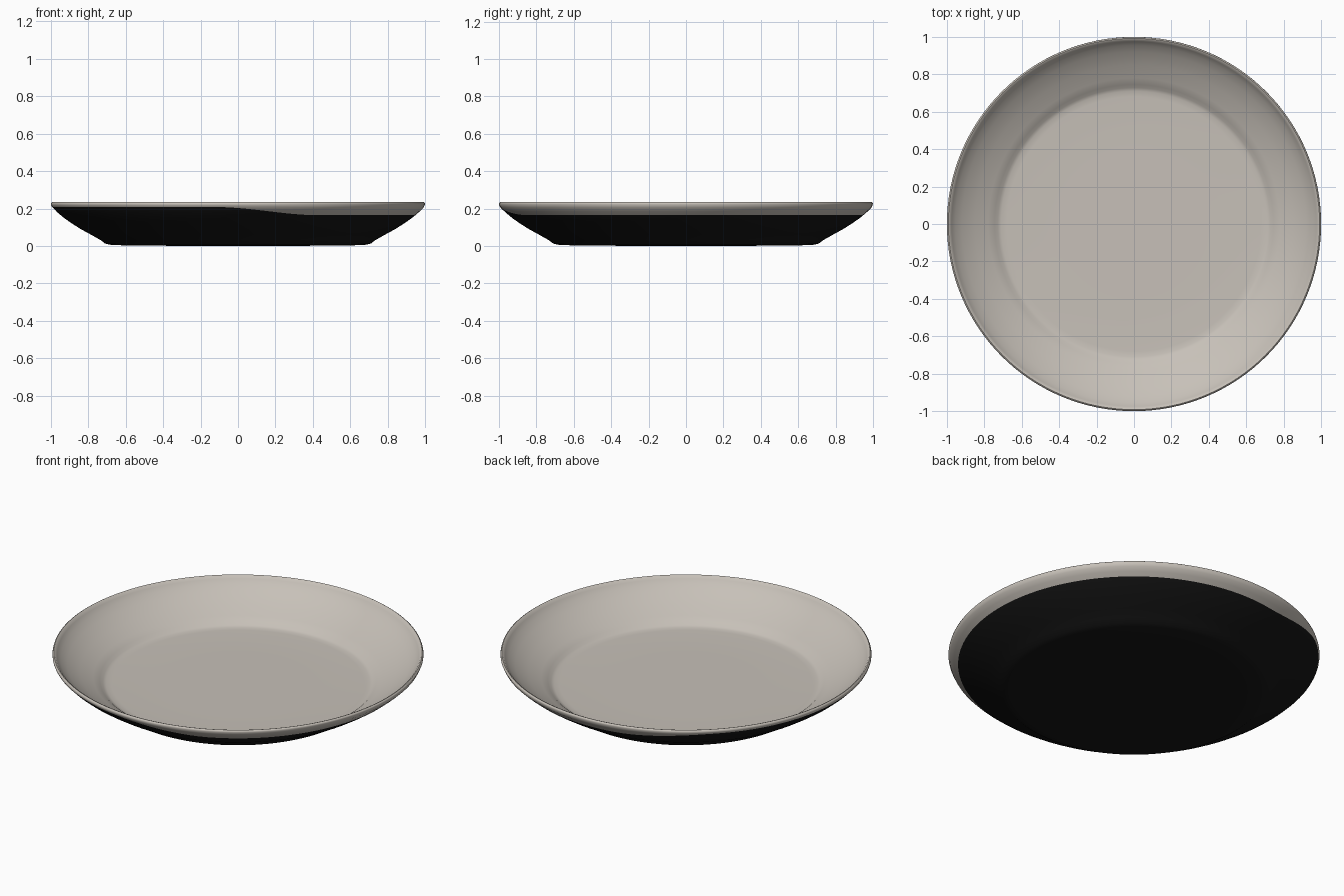
import bpy, bmesh, math

if "Cube" in bpy.data.objects:
    bpy.data.objects.remove(bpy.data.objects["Cube"])

SEGMENTS = 128


def material(name, rgb):
    m = bpy.data.materials.new(name)
    m.diffuse_color = (*rgb, 1.0)
    m.use_nodes = True
    m.node_tree.nodes["Principled BSDF"].inputs["Base Color"].default_value = m.diffuse_color
    return m


# Lathe profiles as (radius, height)
UNDERSIDE = [(0.35, 0.001), (0.6, 0.003), (0.68, 0.006), (0.71, 0.013), (0.735, 0.032),
             (0.785, 0.06), (0.84, 0.09), (0.89, 0.122), (0.93, 0.15)]
OUTER_LIP = [(0.93, 0.15), (0.952, 0.168), (0.975, 0.188), (0.992, 0.205),
             (0.999, 0.218), (1.0, 0.224)]
INSIDE = [(0.998, 0.231), (0.992, 0.235), (0.984, 0.232), (0.975, 0.218), (0.955, 0.197),
          (0.92, 0.168), (0.85, 0.125), (0.78, 0.09), (0.745, 0.073), (0.728, 0.058),
          (0.71, 0.052), (0.68, 0.05), (0.4, 0.05)]


def lip_radius(z):
    for (r0, z0), (r1, z1) in zip(OUTER_LIP, OUTER_LIP[1:]):
        if z <= z1:
            return r0 + (r1 - r0) * (z - z0) / (z1 - z0)
    return 1.0


def glaze_edge(a):
    """Height of the dark/cream border: lower on the right and back."""
    d = abs((a - math.radians(18) + math.pi) % (2 * math.pi) - math.pi)
    t = min(1, max(0, (math.degrees(d) - 82) / 34))
    return 0.165 + 0.044 * t * t * (3 - 2 * t)


bm = bmesh.new()
angles = [2 * math.pi * i / SEGMENTS for i in range(SEGMENTS)]


def ring(rz):
    """Ring of vertices; rz gives radius and height at each angle."""
    out = []
    for a in angles:
        r, z = rz(a)
        out.append(bm.verts.new((r * math.cos(a), r * math.sin(a), z)))
    return out


def lip_point(a, f):
    # f in 0..1 is below the glaze edge, 1..2 above it
    e = glaze_edge(a)
    z = 0.15 + (e - 0.15) * f if f <= 1 else e + (0.224 - e) * (f - 1)
    return lip_radius(z), z


rings = [ring(lambda a, p=p: p) for p in UNDERSIDE]
for f in (0.5, 1.0):
    rings.append(ring(lambda a, f=f: lip_point(a, f)))
dark_bands = len(rings) - 1
for f in (1.33, 1.67, 2.0):
    rings.append(ring(lambda a, f=f: lip_point(a, f)))
rings += [ring(lambda a, p=p: p) for p in INSIDE]

# Skin the rings; bands below the glaze edge are dark
for k, (lo, hi) in enumerate(zip(rings, rings[1:])):
    for i in range(SEGMENTS):
        j = (i + 1) % SEGMENTS
        face = bm.faces.new((lo[i], lo[j], hi[j], hi[i]))
        face.material_index = 1 if k < dark_bands else 0

# Close base and plate floor
base_centre = bm.verts.new((0, 0, 0))
floor_centre = bm.verts.new((0, 0, 0.05))
for i in range(SEGMENTS):
    j = (i + 1) % SEGMENTS
    bm.faces.new((base_centre, rings[0][j], rings[0][i])).material_index = 1
    bm.faces.new((floor_centre, rings[-1][i], rings[-1][j])).material_index = 0

bmesh.ops.recalc_face_normals(bm, faces=bm.faces[:])
mesh = bpy.data.meshes.new("plate")
bm.to_mesh(mesh)
bm.free()
mesh.materials.append(material("cream glaze", (0.57, 0.53, 0.48)))
mesh.materials.append(material("black underside", (0.008, 0.008, 0.008)))

plate = bpy.data.objects.new("plate", mesh)
bpy.context.collection.objects.link(plate)
bpy.context.view_layer.objects.active = plate
plate.select_set(True)
bpy.ops.object.shade_smooth_by_angle(angle=math.radians(50))
